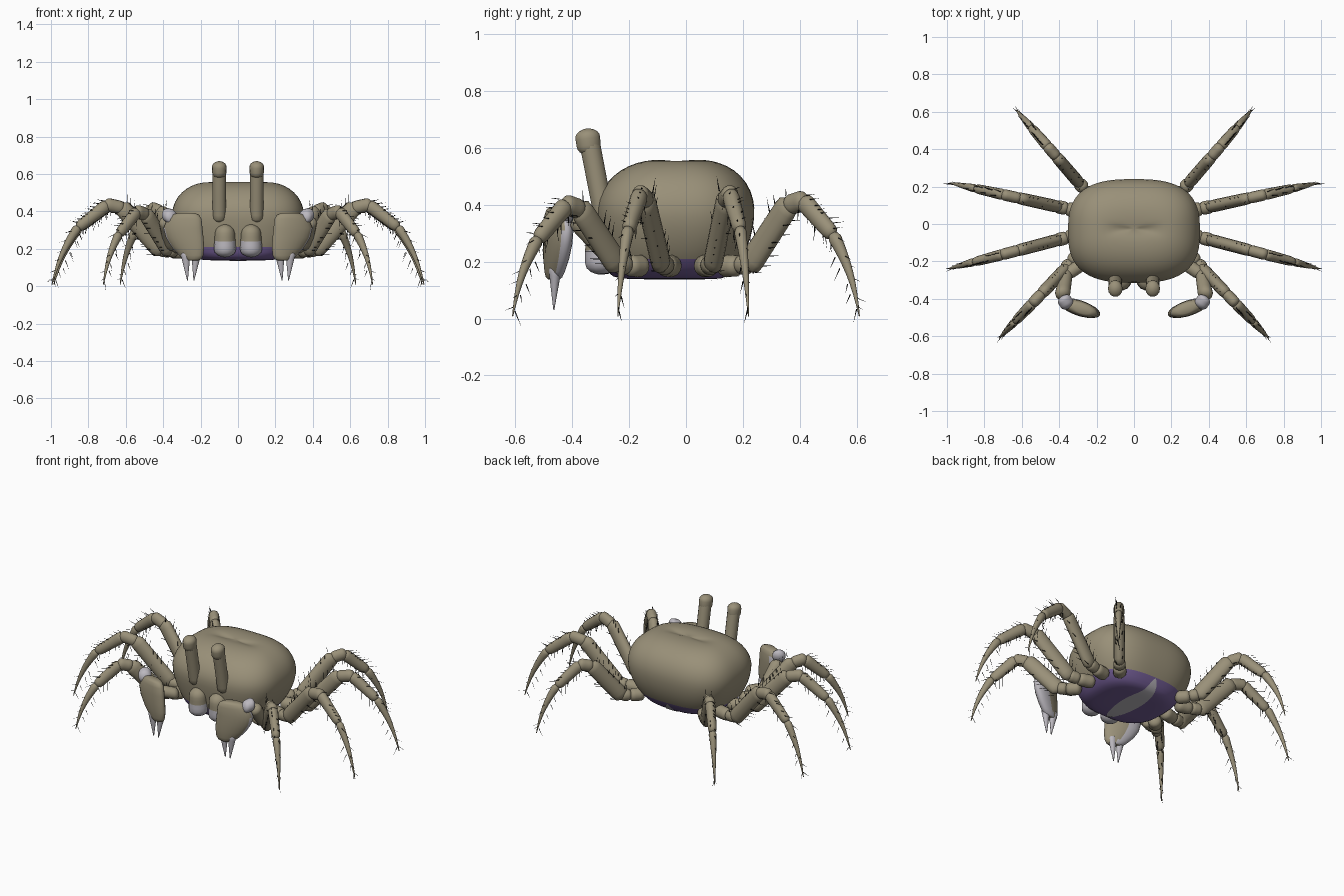
import bpy, bmesh, math, random
from mathutils import Vector

if "Cube" in bpy.data.objects:
    bpy.data.objects.remove(bpy.data.objects["Cube"])
random.seed(4)


def material(name, rgb):
    m = bpy.data.materials.new(name)
    m.use_nodes = True
    m.diffuse_color = (*rgb, 1)
    bsdf = m.node_tree.nodes["Principled BSDF"]
    bsdf.inputs["Base Color"].default_value = (*rgb, 1)
    bsdf.inputs["Roughness"].default_value = 0.7
    return m


TAN = material("tan shell", (0.32, 0.28, 0.19))
PALE = material("pale grey", (0.50, 0.48, 0.52))
PURPLE = material("purple belly", (0.17, 0.11, 0.30))
BLACK = material("black bristle", (0.006, 0.006, 0.006))


def finish(name, bm, mats, mirror=True, smooth=True):
    bmesh.ops.recalc_face_normals(bm, faces=bm.faces)
    for f in bm.faces:
        f.smooth = smooth
    mesh = bpy.data.meshes.new(name)
    bm.to_mesh(mesh)
    bm.free()
    for m in mats:
        mesh.materials.append(m)
    ob = bpy.data.objects.new(name, mesh)
    bpy.context.collection.objects.link(ob)
    if mirror:
        mod = ob.modifiers.new("mirror", "MIRROR")
        mod.use_mirror_merge = False
    return ob


def skin(bm, rings):
    """Bridge rings of points and close both ends with a fan."""
    rows = [[bm.verts.new(p) for p in ring] for ring in rings]
    n = len(rows[0])
    faces = []
    for k, (a, b) in enumerate(zip(rows, rows[1:])):
        for i in range(n):
            j = (i + 1) % n
            faces.append((k, bm.faces.new((a[i], a[j], b[j], b[i]))))
    for row in (rows[0], rows[-1]):
        tip = bm.verts.new(sum((v.co for v in row), Vector()) / n)
        for i in range(n):
            bm.faces.new((row[i], row[(i + 1) % n], tip))
    return faces


def loft(name, path, radii, side, sides=14, mats=(TAN,), rule=None):
    """Tube along a path; each radius is (across, in plane)."""
    side = Vector(side).normalized()
    path = [Vector(p) for p in path]
    rings = []
    for k, p in enumerate(path):
        tangent = path[min(k + 1, len(path) - 1)] - path[max(k - 1, 0)]
        up = side.cross(tangent).normalized()
        w, h = radii[k]
        rings.append([p + side * w * math.cos(a) + up * h * math.sin(a)
                      for a in (math.tau * i / sides for i in range(sides))])
    bm = bmesh.new()
    skin(bm, rings)
    if rule:
        bmesh.ops.recalc_face_normals(bm, faces=bm.faces)
        for f in bm.faces:
            f.material_index = rule(f.calc_center_median(), f.normal)
    return finish(name, bm, mats)


def limb(name, a, b, ra, rb, side, flat=1.0, bow=0.0, pointed=False, mats=(TAN,), rule=None):
    """Limb segment with rounded ends, or a pointed far end."""
    a, b = Vector(a), Vector(b)
    path, radii = [], []
    up = Vector(side).normalized().cross(b - a).normalized()
    steps = 12
    for k in range(steps + 1):
        t = (1 - math.cos(math.pi * k / steps)) / 2
        r = ra + (rb - ra) * t
        end = t if pointed else min(t, 1 - t)
        reach = min(0.5, max(ra, rb) * 0.7 / (b - a).length)
        near = t if pointed else end
        r *= math.sqrt(max(0.02, 1 - (1 - min(near / reach, 1)) ** 2))
        path.append(a.lerp(b, t) + up * bow * math.sin(math.pi * t))
        radii.append((r * flat, r))
    return loft(name, path, radii, side, mats=mats, rule=rule)


# Carapace: z, half width, front y, back y
PROFILE = [(0.138, 0.08, -0.12, 0.05), (0.138, 0.20, -0.24, 0.13),
           (0.155, 0.25, -0.275, 0.16), (0.205, 0.295, -0.29, 0.195),
           (0.28, 0.335, -0.305, 0.23), (0.36, 0.357, -0.317, 0.243),
           (0.42, 0.352, -0.315, 0.24), (0.48, 0.325, -0.28, 0.215),
           (0.525, 0.275, -0.23, 0.17), (0.55, 0.22, -0.17, 0.115),
           (0.558, 0.16, -0.12, 0.07), (0.559, 0.10, -0.08, 0.03),
           (0.559, 0.05, -0.05, 0.0)]


def outline(z, w, front, back, n=48, power=0.72):
    pts = []
    for i in range(n):
        a = math.tau * i / n
        c, s = math.cos(a), math.sin(a)
        x = w * math.copysign(abs(c) ** power, c)
        y = (front + back) / 2 + (back - front) / 2 * math.copysign(abs(s) ** power, s)
        dent = 0.014 * math.exp(-((y + 0.03) / 0.025) ** 2) if z > 0.5 and abs(x) < 0.12 else 0
        pts.append(Vector((x, y, z - dent)))
    return pts


bm = bmesh.new()
skin(bm, [outline(*p) for p in PROFILE])
for f in bm.faces:
    f.material_index = 1 if f.calc_center_median().z < 0.19 else 0
body = finish("carapace", bm, (TAN, PURPLE), mirror=False)
sub = body.modifiers.new("smooth", "SUBSURF")
sub.levels = sub.render_levels = 1

# Abdomen flap: thin tapered plate that hugs the belly
bm = bmesh.new()
rows = []
for k in range(25):
    t = k / 24
    y = -0.25 + 0.45 * t
    z = 0.13 + max(0, t - 0.8) * 0.35
    w = 0.003 + 0.06 * math.sin(math.pi * t) ** 0.7
    rows.append([bm.verts.new((w * u / 3, y, z)) for u in range(-3, 4)])
for a, b in zip(rows, rows[1:]):
    for i in range(6):
        bm.faces.new((a[i], b[i], b[i + 1], a[i + 1]))
flap = finish("abdomen_flap", bm, (PALE,), mirror=False)
wrap = flap.modifiers.new("hug", "SHRINKWRAP")
wrap.target = body
wrap.wrap_mode = "ABOVE_SURFACE"
wrap.offset = 0.004

# Eye stalks with slightly swollen tips
limb("eye_stalks", (0.1, -0.285, 0.34), (0.1, -0.345, 0.65), 0.036, 0.037, (1, 0, 0))
limb("eyes", (0.1, -0.338, 0.575), (0.1, -0.35, 0.668), 0.042, 0.046, (1, 0, 0), flat=0.88)

# Mouth plates, pale below
limb("mouth_plates", (0.07, -0.295, 0.155), (0.07, -0.305, 0.33), 0.062, 0.05, (1, 0, 0),
     mats=(TAN, PALE), rule=lambda c, n: int(c.z < 0.25))

# Claw arms
limb("arm_base", (0.27, -0.21, 0.2), (0.36, -0.27, 0.22), 0.036, 0.036, (0, 0, 1))
limb("arm", (0.36, -0.25, 0.2), (0.385, -0.39, 0.36), 0.034, 0.042, (1, 0, 0))
limb("wrist", (0.385, -0.385, 0.385), (0.345, -0.45, 0.365), 0.04, 0.038, (0, 0, 1),
     mats=(PALE,))

# Claw palms: broad flattened blocks, pale on the outer and rear edge
across = Vector((0.94, 0.32, 0))
spine = [(0.275, 0.392), (0.28, 0.382), (0.287, 0.36), (0.294, 0.31), (0.285, 0.26),
         (0.268, 0.21), (0.25, 0.165), (0.243, 0.145), (0.242, 0.138)]
widths = [0.045, 0.075, 0.097, 0.11, 0.106, 0.092, 0.068, 0.05, 0.03]
loft("claw_palms", [(x, -0.45 + (x - 0.29) * 0.3, z) for x, z in spine],
     [(w, 0.012 + w * 0.27) for w in widths], across, sides=24, mats=(TAN, PALE),
     rule=lambda c, n: int(n.dot(Vector((0.75, 0.6, -0.3))) > 0.42 and c.z < 0.34))
for label, x, tip in (("inner", 0.222, 0.236), ("outer", 0.282, 0.27)):
    limb(label + "_fingers", (x, -0.46, 0.19), (tip, -0.465, 0.03), 0.03, 0.002,
         (0, 1, 0), flat=0.85, pointed=True, mats=(PALE,))


def bristles(bm, a, b, ra, rb, side, count):
    """Rows of thin spikes above and below a segment."""
    along = (b - a).normalized()
    up = side.cross(along).normalized()
    for sign in (1, -1):
        for k in range(count):
            t = (k + 0.6 + random.uniform(-0.25, 0.25)) / (count + 0.2)
            lean = random.choice((-0.35, 0.35))
            r = ra + (rb - ra) * t
            root = a.lerp(b, t) + (up * sign * 0.85 + side * lean) * r
            way = (up * sign * 0.8 + along * 0.75 + side * lean * 0.5).normalized()
            peak = bm.verts.new(root + way * random.uniform(0.035, 0.06))
            ring = [bm.verts.new(root + (side * math.cos(q) + along * math.sin(q)) * 0.003)
                    for q in (0, math.tau / 3, math.tau * 2 / 3)]
            for i in range(3):
                bm.faces.new((ring[i], ring[(i + 1) % 3], peak))


# Walking legs: base, tip, knee height
LEGS = {"front_leg": ((0.33, -0.20), (0.72, -0.61), 0.40),
        "mid_front_leg": ((0.35, -0.07), (0.995, -0.24), 0.435),
        "mid_rear_leg": ((0.35, 0.08), (0.985, 0.22), 0.435),
        "rear_leg": ((0.26, 0.18), (0.63, 0.61), 0.415)}
for name, (base, tip, knee) in LEGS.items():
    start, end = Vector(base), Vector(tip)
    flat_dir = (end - start).normalized()
    side = Vector((flat_dir.y, -flat_dir.x, 0))

    def at(f, z):
        p = start.lerp(end, f)
        return Vector((p.x, p.y, z))

    limb(name + "_hip", at(-0.14, 0.185), at(0.03, 0.185), 0.04, 0.038, side)
    limb(name + "_hip_joint", at(0.0, 0.185), at(0.12, 0.195), 0.036, 0.036, side)
    thigh = at(0.08, 0.175), at(0.44, knee), 0.048, 0.046
    shin = at(0.53, knee + 0.005), at(0.79, knee - 0.125), 0.036, 0.029
    foot = at(0.78, knee - 0.115), at(1.0, 0.008), 0.026, 0.002
    limb(name + "_thigh", *thigh, side, flat=0.7)
    limb(name + "_knee", at(0.40, knee - 0.02), at(0.57, knee + 0.005), 0.036, 0.036, side, flat=0.85)
    limb(name + "_shin", *shin, side, flat=0.85)
    bow = 0.018 if side.cross(foot[1] - foot[0]).dot(Vector((*flat_dir, 0))) > 0 else -0.018
    limb(name + "_foot", *foot, side, flat=0.9, bow=bow, pointed=True)
    bm = bmesh.new()
    for (a, b, ra, rb), count in ((thigh, 9), (shin, 8), (foot, 6)):
        bristles(bm, a, b, ra, rb, side, count)
    finish(name + "_bristles", bm, (BLACK,), smooth=False)
